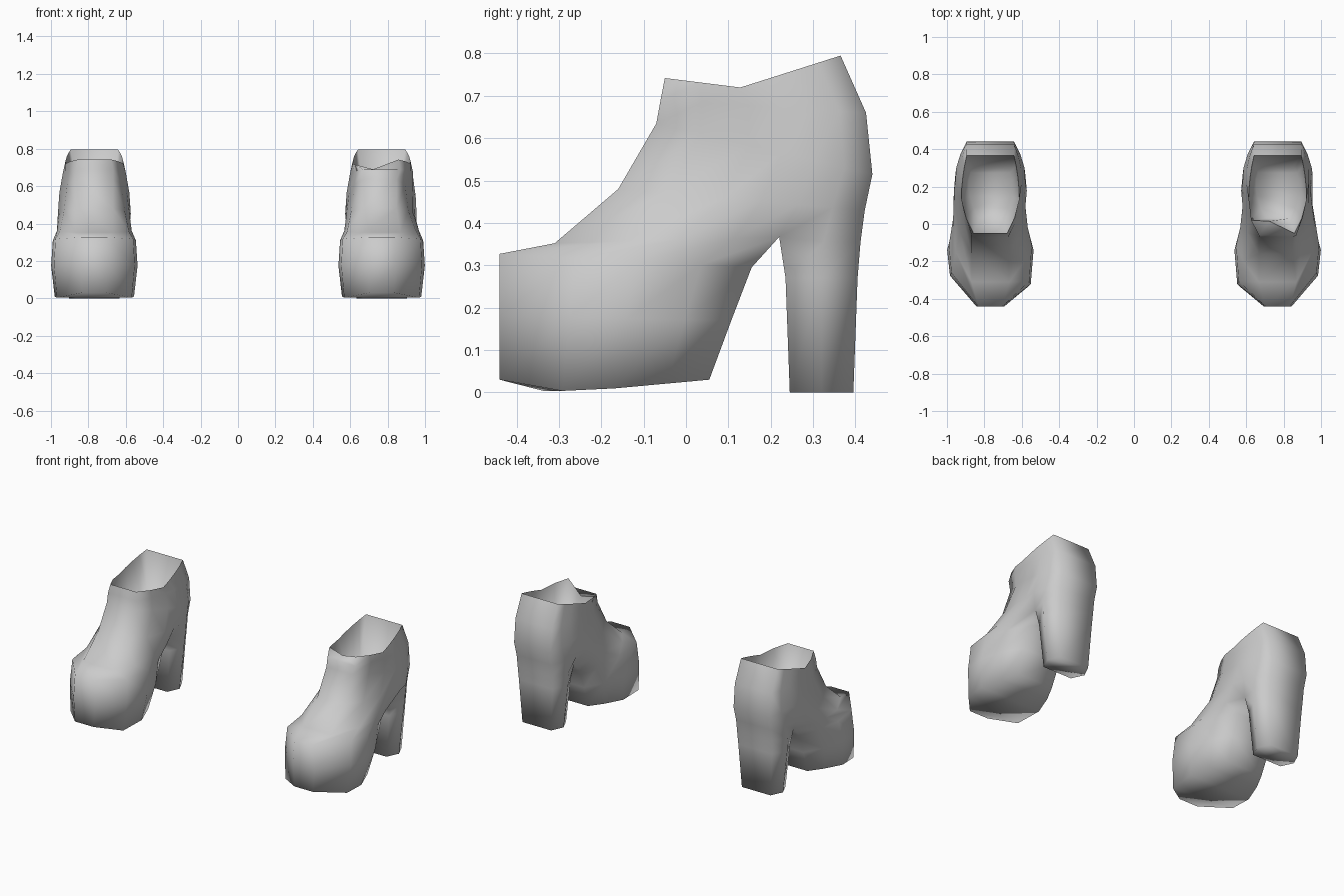
import bpy, bmesh

cube = bpy.data.objects.get("Cube")
if cube:
    bpy.data.objects.remove(cube)

grey = bpy.data.materials.new("light grey")
grey.use_nodes = True
GREY = (0.6, 0.6, 0.6, 1)
grey.diffuse_color = GREY
grey.node_tree.nodes["Principled BSDF"].inputs["Base Color"].default_value = GREY

CENTRE = 0.768

# Each section: front y, front z, back y, back z, sag, half widths from front to back
FOOT_T = [0, .3, .55, .8, 1]
FOOT_SAG_AT = .34
FOOT = [
    (-.44, .03, .055, .03, -.03, (.065, .2, .212, .17, .12)),
    (-.44, .18, .107, .17, 0, (.075, .216, .231, .195, .13)),
    (-.44, .327, .155, .295, 0, (.065, .208, .222, .185, .13)),
    (-.31, .352, .22, .367, 0, (.10, .185, .2, .185, .14)),
]
HEEL_T = [0, .5, 1]
HEEL = [
    (.245, 0, .395, 0, 0, (.10, .135, .10)),
    (.235, .27, .405, .27, 0, (.125, .165, .118)),
]
HEEL_TOP = [(.325, .355, .172), (.412, .355, .122)]      # y, z, half width
ANKLE_T = [0, .2, .43, .58, .73, .87, 1]
ANKLE_SAG_AT = .43
ANKLE = [
    (-.16, .48, .422, .43, 0, (.10, .162, .187, .195, .187, .165, .122)),
    (-.07, .635, .44, .515, 0, (.10, .145, .172, .187, .182, .16, .127)),
    (-.06, .69, .425, .66, 0, (.10, .135, .157, .168, .165, .15, .128)),
    (-.05, .742, .365, .795, -.045, (.09, .13, .155, .153, .147, .138, .127)),
]
# Floor of the opening, inside the rim
LINING = (.03, .51, .31, .55, 0, (.06, .09, .11, .115, .115, .105, .085))


def half_section(row, stations, peak):
    """Points of one side of a section as (half width, y, z), sagging most at peak."""
    yf, zf, yb, zb, sag, widths = row
    return [(w, yf + (yb - yf) * t,
             zf + (zb - zf) * t + sag * min(t / peak, (1 - t) / (1 - peak)))
            for w, t in zip(widths, stations)]


def build_boot(name, side, slim, folded):
    bm = bmesh.new()

    def pair(p, twist=0):
        w, y, z = p
        return (bm.verts.new((side * (CENTRE + w), y, z)),
                bm.verts.new((side * (CENTRE - w), y - twist, z)))

    def ring(pairs):
        return [p[0] for p in pairs] + [p[1] for p in reversed(pairs)]

    def bridge(a, b):
        n = len(a)
        for i in range(n):
            j = (i + 1) % n
            bm.faces.new((a[i], a[j], b[j], b[i]))

    # Foot, with the inner ball of the toe set further forward
    foot = [[pair(p, .045 if i == 1 else 0)
             for i, p in enumerate(half_section(r, FOOT_T, FOOT_SAG_AT))] for r in FOOT]
    # Heel, whose top shares the arch edge with the foot
    heel = [[pair(p) for p in half_section(r, HEEL_T, .5)] for r in HEEL]
    top = [pair((w, y, z)) for y, z, w in HEEL_TOP]
    heel.append([foot[-1][-1]] + top)
    # Ankle, starting around the foot and heel together, then turning into the lining
    ankle = [foot[-1] + top]
    ankle += [[pair(p) for p in half_section(r, ANKLE_T, ANKLE_SAG_AT)]
              for r in ANKLE + [LINING]]
    # Outer side of the lower ankle
    for row in ankle[1:3]:
        for outer, inner in row[:4]:
            outer.co.x -= side * slim

    for part in (foot, heel, ankle):
        for a, b in zip(part, part[1:]):
            bridge(ring(a), ring(b))

    # Sole, heel tip and inner floor, closed in strips
    for base in (foot[0], heel[0], ankle[-1]):
        for a, b in zip(base, base[1:]):
            bm.faces.new((a[0], a[1], b[1], b[0]))

    # Folded front edge of the opening
    rim = ankle[-2]
    if folded:
        rim[0][1].co = (side * (CENTRE - .045), .015, .69)
        rim[1][1].co = (side * (CENTRE - .142), .02, .715)

    bmesh.ops.recalc_face_normals(bm, faces=bm.faces[:])
    for face in bm.faces:
        face.smooth = True
    # Crisp rim
    edge_verts = ring(rim)
    for a, b in zip(edge_verts, edge_verts[1:] + edge_verts[:1]):
        bm.edges.get((a, b)).smooth = False
    mesh = bpy.data.meshes.new(name)
    bm.to_mesh(mesh)
    bm.free()
    mesh.materials.append(grey)
    bpy.context.collection.objects.link(bpy.data.objects.new(name, mesh))


build_boot("left_boot", 1, .02, True)
build_boot("right_boot", -1, 0, False)
